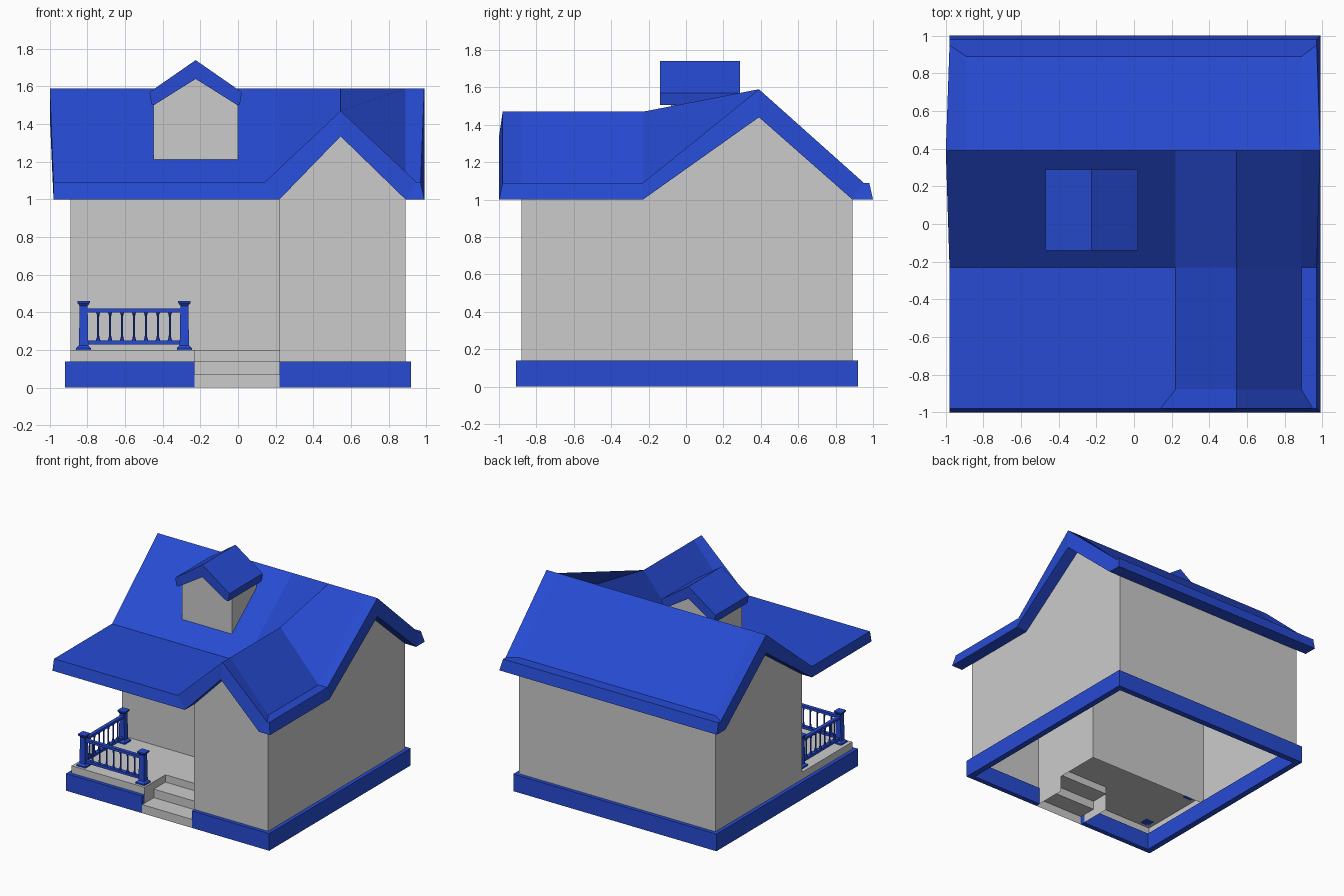
import bpy, bmesh
from math import cos, sin, pi, sqrt

if "Cube" in bpy.data.objects:
    bpy.data.objects.remove(bpy.data.objects["Cube"])

blue = bpy.data.materials.new("blue_paint")
blue.diffuse_color = (0.02, 0.07, 0.65, 1)
blue.use_nodes = True
blue.node_tree.nodes["Principled BSDF"].inputs["Base Color"].default_value = blue.diffuse_color


def make(name, verts, faces, mat=None, fix=True):
    me = bpy.data.meshes.new(name)
    me.from_pydata(verts, [], faces)
    bm = bmesh.new()
    bm.from_mesh(me)
    bmesh.ops.remove_doubles(bm, verts=bm.verts, dist=1e-5)
    if fix:
        bmesh.ops.recalc_face_normals(bm, faces=bm.faces)
    bm.to_mesh(me)
    bm.free()
    ob = bpy.data.objects.new(name, me)
    bpy.context.collection.objects.link(ob)
    if mat:
        me.materials.append(mat)
    return ob


def sheet(name, polys, mat=None, fix=True):
    verts, faces = [], []
    for p in polys:
        faces.append(range(len(verts), len(verts) + len(p)))
        verts += p
    return make(name, verts, [list(f) for f in faces], mat, fix)


def prism(name, prof, y0, y1, mat=None):
    """Extrude an x-z profile along y."""
    n = len(prof)
    v = [(x, y, z) for y in (y0, y1) for x, z in prof]
    f = [[i, (i + 1) % n, n + (i + 1) % n, n + i] for i in range(n)]
    return make(name, v, f + [list(range(n)), list(range(n, 2 * n))], mat)


def box(name, x0, x1, y0, y1, z0, z1, mat=None):
    return prism(name, [(x0, z0), (x1, z0), (x1, z1), (x0, z1)], y0, y1, mat)


def lathe(name, prof, x, y, sides, mat):
    """Stack of regular polygons; r is half the flat width for 4 sides."""
    k = sqrt(2) if sides == 4 else 1
    v = [(x + k * r * cos(2 * pi * (i + .5) / sides), y + k * r * sin(2 * pi * (i + .5) / sides), z)
         for r, z in prof for i in range(sides)]
    f = [[j * sides + i, j * sides + (i + 1) % sides, (j + 1) * sides + (i + 1) % sides, (j + 1) * sides + i]
         for j in range(len(prof) - 1) for i in range(sides)]
    f += [list(range(sides)), list(range(len(v) - sides, len(v)))]
    return make(name, v, f, mat)


# Walls: open shell around an L-shaped plan
X, F, M, B, W, Z0 = 0.89, -0.88, -0.23, 0.89, 0.22, 0.13


def wall_quad(a, b):
    return [(*a, Z0), (*b, Z0), (*b, 1), (*a, 1)]


sheet("house_walls", [
    [(X, F, Z0), (X, B, Z0), (X, B, 1), (X, .39, 1.44), (X, M, 1), (X, F, 1)],
    [(-X, B, Z0), (-X, M, Z0), (-X, M, 1), (-X, .39, 1.44), (-X, B, 1)],
    wall_quad((X, B), (-X, B)),
    wall_quad((-X, M), (W, M)),
    wall_quad((W, M), (W, F)),
    [(W, F, Z0), (X, F, Z0), (X, F, 1), (.545, F, 1.335), (W, F, 1)],
], fix=False)

# Blue foundation band with a gap for the steps
for nm, a in {"front_left": (-.92, -.23, -.91, -.87), "front_right": (.22, .92, -.91, -.87),
              "back": (-.92, .92, .87, .92), "left": (-.92, -.87, -.87, .87),
              "right": (.87, .92, -.87, .87)}.items():
    box("foundation_" + nm, *a, 0, .14, blue)

# Porch floor and steps
S, T = -.23, -.61
sheet("porch_floor", [
    [(-X, F, .2), (S, F, .2), (S, T, .2), (W, T, .2), (W, M, .2), (-X, M, .2)],
    [(-X, F, Z0), (S, F, Z0), (S, F, .2), (-X, F, .2)],
    [(-X, M, Z0), (-X, F, Z0), (-X, F, .2), (-X, M, .2)],
    [(S, F, 0), (S, T, 0), (S, T, .2), (S, F, .2)],
], fix=False)
step = [(-.91, 0), (-.91, .07), (-.76, .07), (-.76, .14), (T, .14), (T, .2)]
sheet("porch_steps", [[(S, *a), (W, *a), (W, *b), (S, *b)] for a, b in zip(step, step[1:])]
      + [[(W, T, 0), (W, -.91, 0), (W, -.91, .14), (W, T, .14)]], fix=False)

# Main roof: upper and lower grids over the plan, joined by a fascia
cols = [-.98, -.89, .22, .545, .89, .97]
rows = [-.98, -.88, -.23, .39, .89, .98]
wing_top = [1.09, 1.09, 1.09, 1.47, 1.09, 1.09]
wing_low = [1, 1, 1, 1.335, 1, 1]
verts, n = [], 6
for low in (0, 1):
    for j, y in enumerate(rows):
        for i, x in enumerate(cols):
            if j < 3:
                z = (wing_low if low else wing_top)[i]
            elif j == 3:
                z = 1.44 if low else 1.59
            else:
                z = 1.0 if low else 1.09
            px, py = x, y
            if i in (0, n - 1) and j == 3:
                px = x * 1.02
            if not low and i in (0, n - 1) and j == 4:
                py = .95
            if j == 0 and not low:
                px = {2: .14, 4: .95}.get(i, x)
            if low:
                px += .02 if i == n - 1 and j != 3 else 0
                py += -.02 if j == 0 else .02 if j == n - 1 else 0
            verts.append((px, py, z))
faces = []
for o in (0, n * n):
    faces += [[o + j * n + i, o + j * n + i + 1, o + (j + 1) * n + i + 1, o + (j + 1) * n + i]
              for j in range(n - 1) for i in range(n - 1)]
rim = ([i for i in range(n)] + [j * n + n - 1 for j in range(1, n)]
       + [n * n - 2 - i for i in range(n - 1)] + [j * n for j in range(n - 2, 0, -1)])
faces += [[a, b, b + n * n, a + n * n] for a, b in zip(rim, rim[1:] + rim[:1])]
make("main_roof", verts, faces, blue)

# Dormer
D = -.225
prism("dormer_walls", [(D - .225, 1.21), (D + .225, 1.21), (D + .225, 1.5), (D, 1.64), (D - .225, 1.5)],
      -.08, .24)
prism("dormer_roof", [(D - .235, 1.505), (D - .215, 1.505), (D, 1.64), (D + .215, 1.505), (D + .235, 1.505),
                      (D + .245, 1.57), (D, 1.74), (D - .245, 1.57)], -.14, .29, blue)

# Porch railing: square posts, rails and turned balusters
post = [(.04, .2), (.04, .21), (.025, .225), (.021, .435), (.033, .45), (.033, .46)]
spindle = [(.015, .245), (.008, .265), (.006, .28), (.006, .375), (.008, .39), (.015, .408)]
corner, right_end, back_end = (-.82, -.82), (-.285, -.82), (-.82, -.31)
for nm, p in (("corner", corner), ("front", right_end), ("back", back_end)):
    lathe("railing_post_" + nm, post, *p, 4, blue)
for nm, end in (("front", right_end), ("side", back_end)):
    (ax, ay), (bx, by) = corner, end
    hx, hy = (0, .015) if nm == "front" else (.015, 0)
    for lv, z in (("lower", .24), ("upper", .41)):
        box(f"{nm}_{lv}_rail", ax - hx, bx + hx, ay - hy, by + hy, z - .01, z + .01, blue)
    for i in range(1, 8):
        t = .025 + .95 * i / 8
        lathe(f"{nm}_baluster", spindle, ax + (bx - ax) * t, ay + (by - ay) * t, 8, blue)
